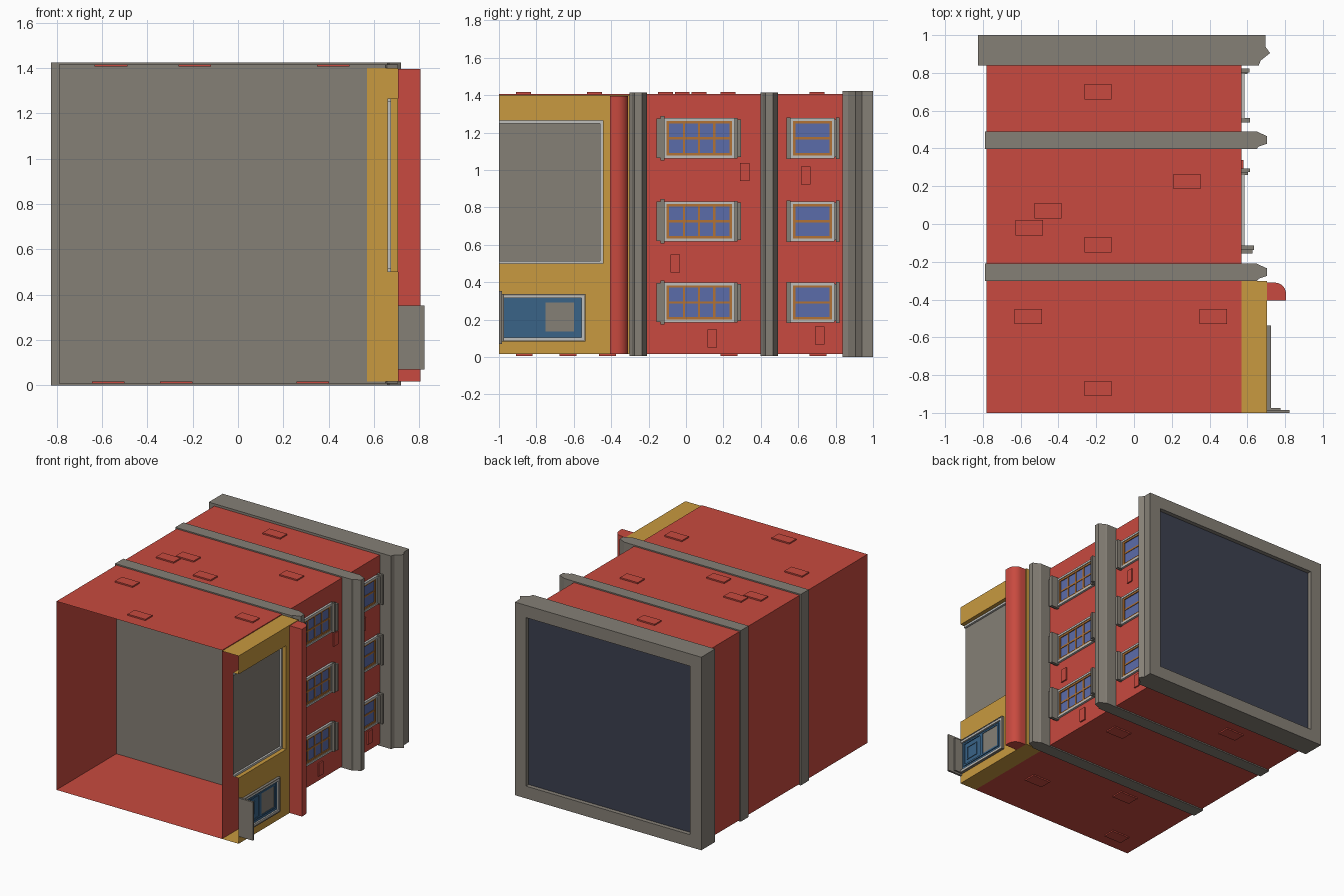
import bpy, bmesh, math

if "Cube" in bpy.data.objects:
    bpy.data.objects.remove(bpy.data.objects["Cube"])

# Colours
def mat(name, rgb):
    m = bpy.data.materials.new(name)
    m.diffuse_color = (*rgb, 1)
    m.use_nodes = True
    m.node_tree.nodes["Principled BSDF"].inputs["Base Color"].default_value = m.diffuse_color
    return m

RED = mat("red_wall", (0.58, 0.068, 0.05))
YEL = mat("yellow_shopfront", (0.58, 0.32, 0.05))
GRY = mat("grey_stone", (0.235, 0.214, 0.182))
LGT = mat("light_grey_trim", (0.52, 0.52, 0.50))
ORG = mat("orange_wood", (0.45, 0.17, 0.035))
GLS = mat("blue_glass", (0.105, 0.15, 0.40))
DOR = mat("door_blue", (0.041, 0.125, 0.242))
NAV = mat("roof_navy", (0.045, 0.052, 0.08))

def finish(name, bm, *mats, fix=True):
    if fix:
        bmesh.ops.recalc_face_normals(bm, faces=bm.faces)
    me = bpy.data.meshes.new(name)
    bm.to_mesh(me)
    bm.free()
    for m in mats:
        me.materials.append(m)
    ob = bpy.data.objects.new(name, me)
    bpy.context.collection.objects.link(ob)
    return ob

def boxes(name, m, items):
    """items: (x0, x1, y0, y1, z0, z1)"""
    bm = bmesh.new()
    for x0, x1, y0, y1, z0, z1 in items:
        vs = bmesh.ops.create_cube(bm, size=1)["verts"]
        for v in vs:
            v.co = (x1 if v.co.x > 0 else x0, y1 if v.co.y > 0 else y0,
                    z1 if v.co.z > 0 else z0)
    return finish(name, bm, m)

def quads(name, m, faces):
    bm = bmesh.new()
    for f in faces:
        bm.faces.new([bm.verts.new(p) for p in f])
    return finish(name, bm, m, fix=False)

def prism_bm(pts, z0, z1):
    bm = bmesh.new()
    f = bm.faces.new([bm.verts.new((x, y, z0)) for x, y in pts])
    r = bmesh.ops.extrude_face_region(bm, geom=[f])
    for v in r["geom"]:
        if isinstance(v, bmesh.types.BMVert):
            v.co.z = z1
    bmesh.ops.recalc_face_normals(bm, faces=bm.faces)
    return bm

def ring(x0, x1, y0, y1, z0, z1, w):
    """Four bars forming a rectangular frame in the y-z plane"""
    return [(x0, x1, y0, y1, z0, z0 + w), (x0, x1, y0, y1, z1 - w, z1),
            (x0, x1, y0, y0 + w, z0 + w, z1 - w), (x0, x1, y1 - w, y1, z0 + w, z1 - w)]

def xface(x, y0, y1, z0, z1):
    return [(x, y0, z0), (x, y1, z0), (x, y1, z1), (x, y0, z1)]

def zface(z, x0, x1, y0, y1, up=True):
    f = [(x0, y0, z), (x1, y0, z), (x1, y1, z), (x0, y1, z)]
    return f if up else f[::-1]

XL, XR, Z0, Z1 = -0.78, 0.57, 0.016, 1.406

# Open-ended red shell
quads("walls", RED, [xface(XR, -1, 0.84, Z0, Z1), xface(XL, -1, 0.84, Z0, Z1)[::-1],
                     zface(Z1, XL, XR, -1, 0.84), zface(Z0, XL, XR, -1, 0.84, False)])

# Stone floor bands with moulded edge
for i, y in enumerate((-0.302, 0.398)):
    pts = [(-0.79, y), (0.65, y), (0.66, y + 0.012), (0.705, y + 0.027),
           (0.705, y + 0.067), (0.66, y + 0.087), (0.65, y + 0.093), (-0.79, y + 0.093)]
    finish(f"floor_band_{i}", prism_bm(pts, 0.007, 1.415), GRY)

# Roof slab with cornice and sunken dark panel
bm = prism_bm([(-0.825, 0.838), (0.66, 0.838), (0.67, 0.865), (0.72, 0.905),
               (0.695, 0.94), (0.695, 1.0), (-0.825, 1.0)], 0, 1.423)
top = max(bm.faces, key=lambda f: f.calc_center_median().y)
bmesh.ops.inset_individual(bm, faces=[top], thickness=0.128)
bmesh.ops.inset_individual(bm, faces=[top], thickness=0.001, depth=-0.03)
top.material_index = 1
finish("roof", bm, GRY, NAV, fix=False)

# Yellow shopfront, open below, with display window recess
XF, XP, S0, S1 = 0.705, 0.66, 0.016, 1.4
WY, W0, W1 = -0.445, 0.5, 1.265
quads("shopfront", YEL, [
    xface(XF, -1, -0.302, S0, W0), xface(XF, -1, -0.302, W1, S1), xface(XF, WY, -0.302, W0, W1),
    zface(S1, XR, XF, -1, -0.302), zface(S0, XR, XF, -1, -0.302, False),
    zface(W0, XP, XF, -1, WY), zface(W1, XP, XF, -1, WY, False),
    [(XP, WY, W0), (XF, WY, W0), (XF, WY, W1), (XP, WY, W1)],
    [(XR, -0.303, S0), (XF, -0.303, S0), (XF, -0.303, S1), (XR, -0.303, S1)]])
quads("display_pane", GRY, [xface(XP, -1, WY, W0, W1)])
boxes("display_frame", LGT, [(XP, 0.675, -1, WY, W0, W0 + 0.015),
                             (XP, 0.675, -1, WY, W1 - 0.015, W1),
                             (XP, 0.675, WY - 0.015, WY, W0, W1)])

# Rolled awning above the shopfront
arc = [(0.745 + 0.06 * math.sin(a), -0.37 + 0.06 * math.cos(a))
       for a in (math.pi / 2 * k / 6 for k in range(7))]
aw = finish("awning", prism_bm([(XF, -0.405), (XF, -0.31)] + arc + [(0.805, -0.405)],
                               S0, 1.396), RED)
bpy.context.view_layer.objects.active = aw
aw.select_set(True)
bpy.ops.object.shade_smooth_by_angle(angle=math.radians(35))
aw.select_set(False)

# Door, frame, panels and steps
boxes("door", DOR, [(XF, 0.711, -0.98, -0.555, 0.1, 0.32)]
      + ring(XF, 0.717, -0.955, -0.765, 0.125, 0.305, 0.012)
      + ring(XF, 0.715, -0.92, -0.82, 0.165, 0.265, 0.008)
      + ring(XF, 0.717, -0.765, -0.585, 0.125, 0.305, 0.012))
boxes("door_pane", GRY, [(XF, 0.713, -0.75, -0.6, 0.137, 0.293)])
boxes("door_frame", LGT, [(XF, 0.722, -0.985, -0.545, 0.09, 0.105),
                          (XF, 0.722, -0.985, -0.545, 0.315, 0.33),
                          (XF, 0.722, -0.56, -0.545, 0.09, 0.33)])
boxes("door_surround", GRY, [(XF, 0.725, -0.985, -0.538, 0.083, 0.09),
                             (XF, 0.725, -0.985, -0.538, 0.33, 0.337),
                             (XF, 0.725, -0.545, -0.538, 0.083, 0.337)])
boxes("door_steps", GRY, [(XF, 0.775, -0.985, -0.973, 0.083, 0.337),
                          (XF, 0.822, -1.0, -0.985, 0.07, 0.353)])

# Windows: (frame y range, panes along y, sill boxes y/x, lintel y/x)
def window(name, zc, y0, y1, panes, sill, lintel):
    h = 0.107
    boxes(name + "_trim", LGT, ring(XR, 0.586, y0, y1, zc - h, zc + h, 0.015))
    a, b, c, d = y0 + 0.015, y1 - 0.015, zc - h + 0.015, zc + h - 0.015
    bars = ring(XR, 0.581, a, b, c, d, 0.013)
    bars.append((XR, 0.578, a, b, zc - 0.006, zc + 0.006))
    for k in range(1, panes):
        y = a + 0.013 + (b - a - 0.026) * k / panes
        bars.append((XR, 0.578, y - 0.006, y + 0.006, c, d))
    boxes(name + "_bars", ORG, bars)
    boxes(name + "_glass", GLS, [(XR, 0.574, a, b, c, d)])
    boxes(name + "_sill_and_lintel", GRY,
          [(XR, x, p, q, zc - w, zc + w) for p, q, x, w in sill + lintel])

for i, zc in enumerate((0.292, 0.726, 1.17)):
    window(f"tall_window_{i}", zc, -0.12, 0.26, 4,
           [(-0.157, -0.137, 0.627, 0.105), (-0.137, -0.115, 0.635, 0.118)],
           [(0.26, 0.275, 0.603, 0.108), (0.275, 0.295, 0.615, 0.1)])
    window(f"short_window_{i}", zc, 0.558, 0.795, 1,
           [(0.537, 0.56, 0.615, 0.11)], [(0.795, 0.803, 0.6, 0.1), (0.803, 0.822, 0.612, 0.11)])

# Raised bricks on the right, top and bottom walls
boxes("side_bricks", RED, [(XR, 0.58, y - 0.025, y + 0.025, z - 0.048, z + 0.048) for y, z in
      ((0.315, 0.99), (0.64, 0.97), (-0.057, 0.5), (0.14, 0.1), (0.715, 0.115))])
boxes("top_bricks", RED, [(x - 0.072, x + 0.072, y - 0.04, y + 0.04, Z1, 1.416) for x, y in
      ((-0.19, -0.87), (-0.56, -0.49), (-0.555, -0.02), (-0.455, 0.07), (-0.19, -0.11),
       (0.42, -0.49), (0.28, 0.225), (-0.19, 0.7))])
boxes("bottom_bricks", RED, [(x - 0.072, x + 0.072, y - 0.045, y + 0.045, 0.007, Z0) for x, y in
      ((-0.572, -0.865), (-0.272, -0.42), (0.33, -0.63), (0.33, 0.23), (-0.272, 0.705))])
